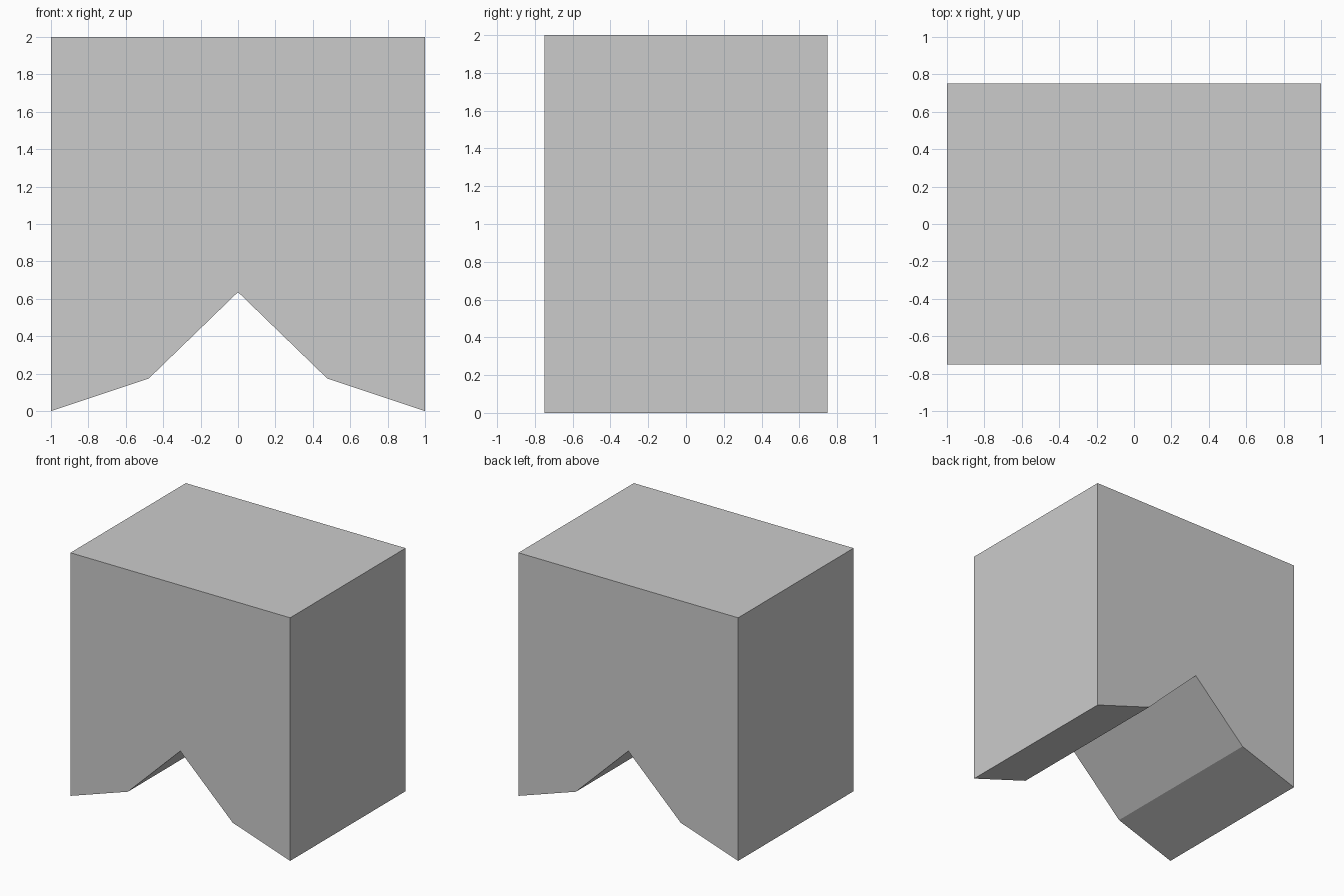
import bpy, bmesh
from mathutils import Vector

if "Cube" in bpy.data.objects:
    bpy.data.objects.remove(bpy.data.objects["Cube"])

DEPTH = 1.5

# Right half of the front outline, from notch apex to top corner
half = [(0, 0.636), (0.477, 0.174), (1, 0), (1, 2)]
outline = half + [(-x, z) for x, z in reversed(half[1:])]

# Notched block: outline extruded front to back
bm = bmesh.new()
front = bm.faces.new([bm.verts.new((x, -DEPTH / 2, z)) for x, z in outline])
result = bmesh.ops.extrude_face_region(bm, geom=[front], use_keep_orig=True)
back = [g for g in result["geom"] if isinstance(g, bmesh.types.BMVert)]
bmesh.ops.translate(bm, verts=back, vec=Vector((0, DEPTH, 0)))
bmesh.ops.recalc_face_normals(bm, faces=bm.faces)

mesh = bpy.data.meshes.new("notched_block")
bm.to_mesh(mesh)
bm.free()
block = bpy.data.objects.new("notched_block", mesh)
bpy.context.collection.objects.link(block)
